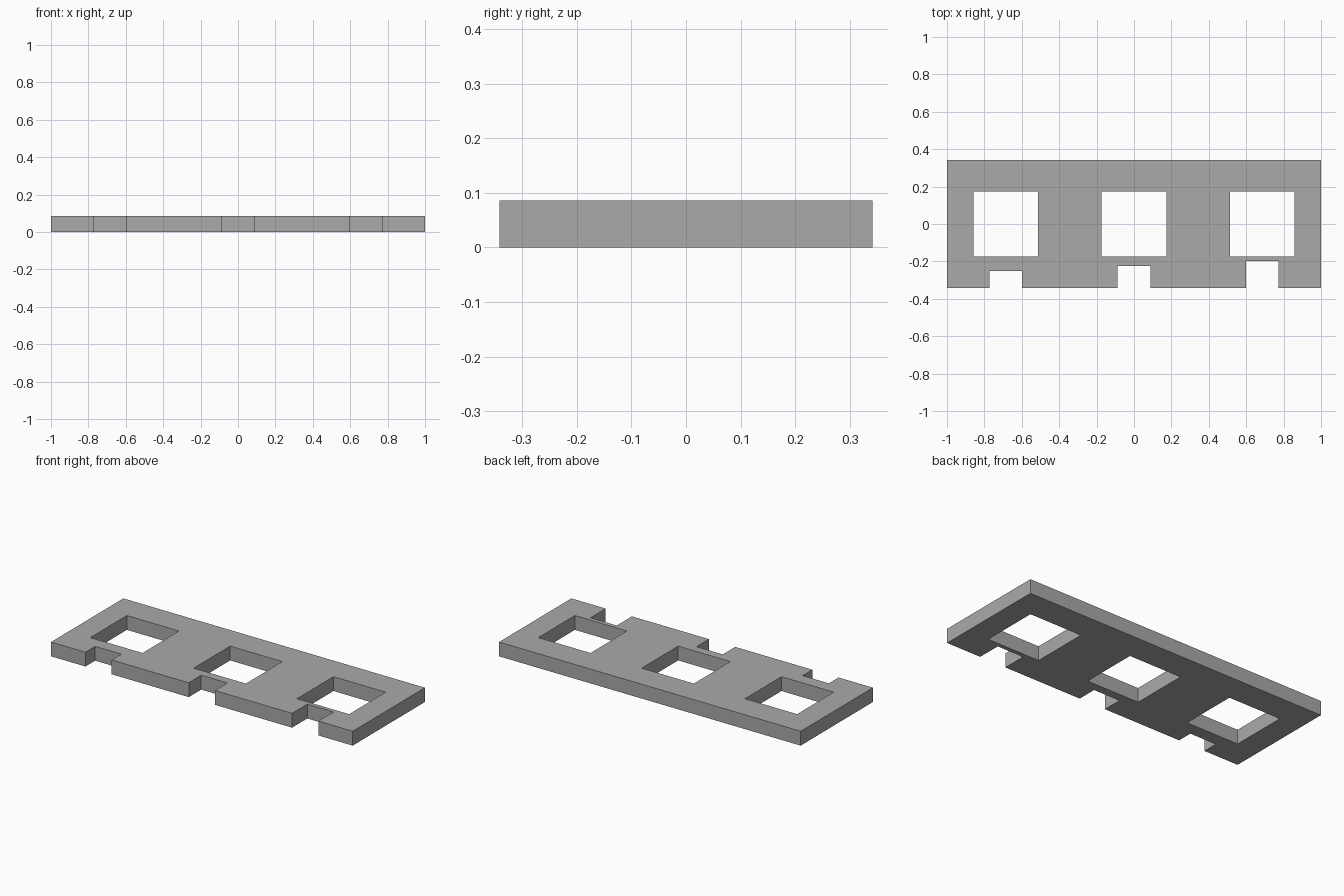
import bpy
import bmesh
from mathutils import Matrix, Vector

cube = bpy.data.objects.get("Cube")
if cube:
    bpy.data.objects.remove(cube)

HALF_DEPTH, THICK = 0.342, 0.086
HOLE, NOTCH, PITCH = 0.346, 0.174, 0.685

grey = bpy.data.materials.new("plain grey")
grey.use_nodes = True
colour = (0.4, 0.4, 0.4, 1)
grey.diffuse_color = colour
grey.node_tree.nodes["Principled BSDF"].inputs["Base Color"].default_value = colour


def add_box(bm, x0, x1, y0, y1, z0, z1):
    """Add an axis-aligned box between the given limits."""
    centre = Vector((x0 + x1, y0 + y1, z0 + z1)) / 2
    size = Matrix.Diagonal((x1 - x0, y1 - y0, z1 - z0, 1))
    bmesh.ops.create_cube(bm, size=1, matrix=Matrix.Translation(centre) @ size)


def make_object(name, bm):
    mesh = bpy.data.meshes.new(name)
    bm.to_mesh(mesh)
    bm.free()
    mesh.materials.append(grey)
    obj = bpy.data.objects.new(name, mesh)
    bpy.context.collection.objects.link(obj)
    return obj


# Flat plate
bm = bmesh.new()
add_box(bm, -1, 1, -HALF_DEPTH, HALF_DEPTH, 0, THICK)
plate = make_object("plate", bm)

# Square windows, each with a front notch that gets deeper towards +x
bm = bmesh.new()
for i, notch_end in enumerate((-0.25, -0.224, -0.198)):
    x = (i - 1) * PITCH
    add_box(bm, x - HOLE / 2, x + HOLE / 2, -HOLE / 2, HOLE / 2, -0.1, 0.2)
    add_box(bm, x - NOTCH / 2, x + NOTCH / 2, -0.5, notch_end, -0.1, 0.2)
cutter = make_object("opening_cutter", bm)
cutter.hide_render = True
cutter.hide_set(True)
cutter.display_type = 'WIRE'

# Cut the openings
cut = plate.modifiers.new("openings", 'BOOLEAN')
cut.operation = 'DIFFERENCE'
cut.solver = 'EXACT'
cut.object = cutter
